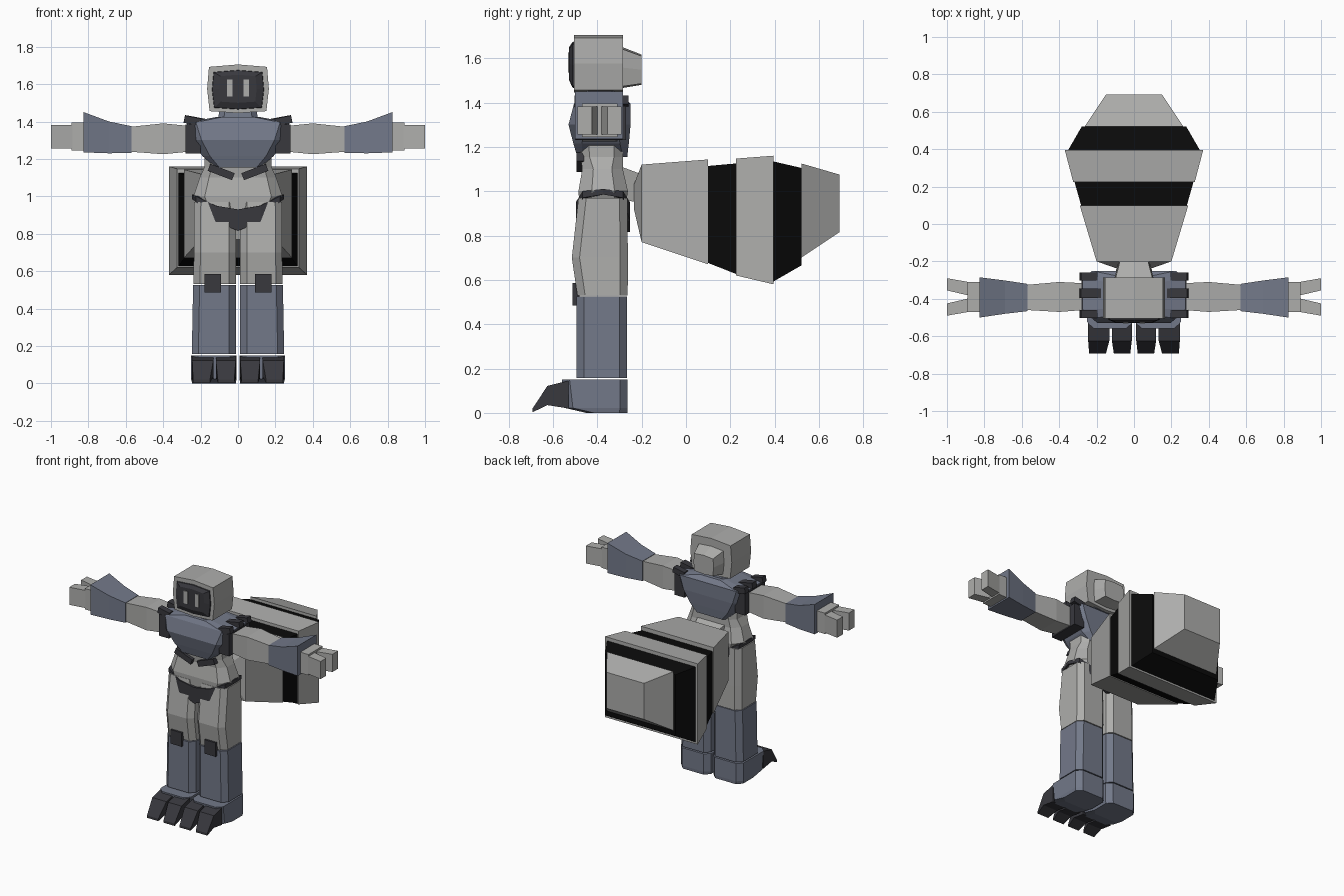
import bpy, bmesh, math
from mathutils import Vector

if "Cube" in bpy.data.objects:
    bpy.data.objects.remove(bpy.data.objects["Cube"])


def material(name, rgb):
    m = bpy.data.materials.new(name)
    m.diffuse_color = (*rgb, 1)
    m.use_nodes = True
    m.node_tree.nodes["Principled BSDF"].inputs["Base Color"].default_value = m.diffuse_color
    return m


GREY = material("light_grey", (0.42, 0.42, 0.41))
SLATE = material("slate_blue", (0.17, 0.19, 0.25))
DARK = material("charcoal", (0.04, 0.04, 0.048))
BLACK = material("black", (0.003, 0.003, 0.003))


def loft(name, rings, mat, cap=True, sx=1):
    """Skin a list of equal-length point rings; sx=-1 gives the mirrored part."""
    bm = bmesh.new()
    vs = [[bm.verts.new((p[0] * sx, p[1], p[2])) for p in r] for r in rings]
    n = len(vs[0])
    for a, b in zip(vs, vs[1:]):
        for i in range(n):
            j = (i + 1) % n
            bm.faces.new((a[i], a[j], b[j], b[i]))
    if cap:
        bm.faces.new(vs[0])
        bm.faces.new(vs[-1])
    bmesh.ops.recalc_face_normals(bm, faces=bm.faces)
    me = bpy.data.meshes.new(name)
    bm.to_mesh(me)
    bm.free()
    me.materials.append(mat)
    ob = bpy.data.objects.new(name, me)
    bpy.context.collection.objects.link(ob)
    return ob


def oct_z(z, x0, x1, y0, y1, c):
    """Horizontal rectangle with chamfered corners."""
    return [(x0 + c, y0, z), (x1 - c, y0, z), (x1, y0 + c, z), (x1, y1 - c, z),
            (x1 - c, y1, z), (x0 + c, y1, z), (x0, y1 - c, z), (x0, y0 + c, z)]


def rect_x(x, y0, y1, z0, z1):
    return [(x, y0, z0), (x, y1, z0), (x, y1, z1), (x, y0, z1)]


def rect_y(y, hw, z0, z1):
    return [(-hw, y, z0), (hw, y, z0), (hw, y, z1), (-hw, y, z1)]


def block(name, x0, x1, y0, y1, z0, z1, mat, sx=1):
    return loft(name, [rect_x(x0, y0, y1, z0, z1), rect_x(x1, y0, y1, z0, z1)], mat, sx=sx)


def bar(name, a, b, thick, y0, y1, mat, sx=1):
    """Slanted bar in the front plane between points a and b."""
    a, b = Vector(a), Vector(b)
    d = (b - a).normalized() * thick / 2
    n = Vector((-d.y, d.x))
    pts = [a - n, b - n, b + n, a + n]
    return loft(name, [[(p.x, y, p.y) for p in pts] for y in (y0, y1)], mat, sx=sx)


def head_ring(y, w, h, zc=1.575):
    """Eight-sided bulged outline of the head."""
    pts = [(0, -1.0), (.92, -.92), (1, 0), (.94, .9), (0, 1), (-.94, .9), (-1, 0), (-.92, -.92)]
    return [(px * w, y, zc + pz * h) for px, pz in pts]


# Head, visor, eyes and rear boss
loft("head", [head_ring(-.505, .165, .13), head_ring(-.285, .165, .13)], GREY)
loft("visor", [head_ring(-.50, .14, .106, 1.57), head_ring(-.512, .137, .103, 1.57),
               head_ring(-.527, .10, .075, 1.575)], DARK)
for s in (-1, 1):
    block("eye", .03, .06, -.533, -.526, 1.535, 1.625, GREY, s)
loft("head_boss", [head_ring(-.29, .105, .093, 1.558), head_ring(-.20, .08, .068, 1.548)], GREY)
loft("neck", [oct_z(1.38, -.11, .11, -.47, -.30, .03), oct_z(1.46, -.10, .10, -.46, -.31, .03)], SLATE)

# Chest shell and waist
loft("chest", [oct_z(1.155, -.12, .12, -.49, -.265, .02),
               oct_z(1.215, -.19, .19, -.508, -.258, .04),
               oct_z(1.30, -.255, .255, -.53, -.25, .06),
               oct_z(1.395, -.275, .275, -.505, -.25, .05),
               oct_z(1.425, -.11, .11, -.485, -.28, .03)], SLATE)
loft("waist", [oct_z(.92, -.20, .20, -.48, -.275, .05),
               oct_z(1.0, -.238, .238, -.485, -.262, .06),
               oct_z(1.10, -.205, .205, -.468, -.285, .05),
               oct_z(1.155, -.18, .18, -.475, -.285, .04),
               oct_z(1.24, -.18, .18, -.48, -.285, .04)], GREY)

# Hip belt dipping to a point at front and back
half = [(0, 1.0, .93, .815), (.12, 1.0, .95, .865), (.225, .75, 1.0, .97), (.246, 0, 1.01, .985)]
quarter = half + [(x, -k, t, b) for x, k, t, b in half[-2::-1]]
full = quarter + [(-x, k, t, b) for x, k, t, b in quarter[-2:0:-1]]
belt = loft("hip_belt", [[(p[0], -.375 - .122 * p[1], p[i]) for p in full] for i in (2, 3)],
            DARK, cap=False)
solid = belt.modifiers.new("thickness", 'SOLIDIFY')
solid.thickness = .03
solid.offset = -1

for s in (-1, 1):
    # Shoulder frame, strap and belly bar
    block("shoulder_frame", .20, .28, -.50, -.27, 1.23, 1.385, DARK, s)
    bar("shoulder_strap", (.18, 1.395), (.287, 1.415), .04, -.395, -.345, DARK, s)
    for y in (-.49, -.29):
        bar("shoulder_trim", (.20, 1.395), (.287, 1.413), .04, y - .012, y + .03, DARK, s)
    bar("belly_bar", (.155, 1.155), (.025, 1.105), .04, -.495, -.46, DARK, s)

    # Arm, flared gauntlet, hand and two fingers
    loft("arm", [rect_x(.20, -.455, -.32, 1.245, 1.37), rect_x(.40, -.47, -.31, 1.225, 1.39),
                 rect_x(.57, -.46, -.325, 1.238, 1.372)], GREY, sx=s)
    loft("gauntlet", [rect_x(.57, -.466, -.32, 1.232, 1.375), rect_x(.69, -.48, -.302, 1.23, 1.40),
                      rect_x(.825, -.50, -.285, 1.235, 1.45)], SLATE, sx=s)
    block("hand", .82, .89, -.47, -.31, 1.245, 1.395, GREY, s)
    for k in (-1, 1):
        loft("finger", [[(x, -.39 + k * py, pz) for py, pz in
                         ((i, 1.255), (o, 1.255), (o, 1.382), (i, 1.382))]
                        for x, i, o in ((.885, .008, .08), (1.0, .035, .10))], GREY, sx=s)

    # Leg
    loft("thigh", [oct_z(.53, .012, .238, -.49, -.263, .035),
                   oct_z(.70, .012, .236, -.515, -.262, .035),
                   oct_z(.97, .012, .234, -.485, -.265, .035)], GREY, sx=s)
    loft("shin", [oct_z(.158, .012, .247, -.495, -.265, .035),
                  oct_z(.525, .012, .24, -.495, -.265, .035)], SLATE, sx=s)
    block("knee_pad", .09, .18, -.512, -.48, .485, .585, DARK, s)

    # Foot with two claw toes
    loft("foot", [oct_z(0, .012, .245, -.45, -.265, .035),
                  oct_z(.022, .008, .25, -.545, -.263, .035),
                  oct_z(.15, .008, .25, -.56, -.263, .035)], SLATE, sx=s)
    for inner, outer, t_in, t_out in ((.012, .118, .02, .108), (.132, .245, .15, .24)):
        loft("toe", [[(a, y, z0), (b, y, z0), (b, y, z1), (a, y, z1)] for a, b, y, z0, z1 in
                     ((inner, outer, -.53, .02, .145),
                      (inner, outer, -.625, .035, .122),
                      (t_in, t_out, -.692, .003, .02))], DARK, sx=s)

# Rear body: connector and banded tapering segments
loft("connector", [rect_y(-.29, .11, .96, 1.11), rect_y(-.21, .085, .95, 1.08)], GREY)
loft("rear_segment_1", [rect_y(-.235, .10, .92, 1.03), rect_y(-.20, .20, .77, 1.12),
                        rect_y(.10, .29, .67, 1.143)], GREY)
loft("rear_band_1", [rect_y(.09, .28, .68, 1.113), rect_y(.225, .318, .627, 1.125)], BLACK)
loft("rear_segment_2", [rect_y(.225, .325, .62, 1.147), rect_y(.395, .37, .58, 1.16)], GREY)
loft("rear_band_2", [rect_y(.39, .355, .59, 1.135), rect_y(.52, .28, .665, 1.105)], BLACK)
loft("rear_segment_3", [rect_y(.52, .265, .70, 1.125), rect_y(.692, .15, .815, 1.075)], GREY)
